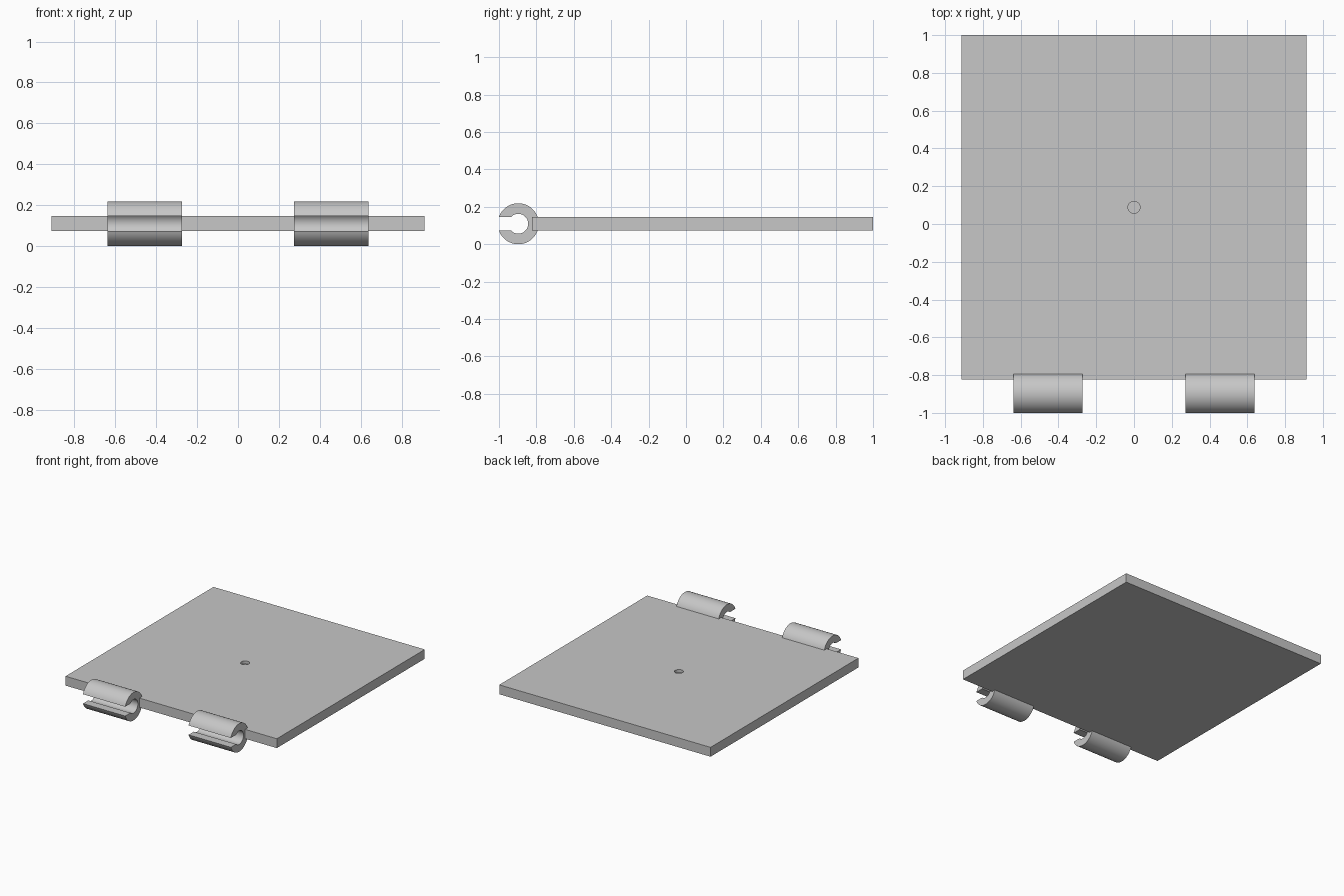
import bpy, bmesh
from math import sin, cos, asin, pi, radians, sqrt

if "Cube" in bpy.data.objects:
    bpy.data.objects.remove(bpy.data.objects["Cube"], do_unlink=True)

UNIT = 2 / (52 + sqrt(8))      # plate is 50 units square and 2 thick
MID_Z = 3 * UNIT
CLIP_Y = -1 + sqrt(8) * UNIT
PLATE_Y = 1 - 25 * UNIT

grey = bpy.data.materials.new("light_grey")
grey.use_nodes = True
colour = (0.57, 0.57, 0.57, 1)
grey.diffuse_color = colour
grey.node_tree.nodes["Principled BSDF"].inputs["Base Color"].default_value = colour


def select_only(obj):
    bpy.ops.object.select_all(action="DESELECT")
    obj.select_set(True)
    bpy.context.view_layer.objects.active = obj


# Flat square plate
bpy.ops.mesh.primitive_cube_add(size=1, location=(0, PLATE_Y, MID_Z))
plate = bpy.context.object
plate.name = "plate"
plate.scale = (50 * UNIT, 50 * UNIT, 2 * UNIT)
bpy.ops.object.transform_apply(location=False)
plate.data.materials.append(grey)

# Shallow round dimple in the middle of the plate top
bpy.ops.mesh.primitive_cylinder_add(vertices=32, radius=0.032, depth=2 * UNIT,
                                    location=(0, PLATE_Y, MID_Z + 1.4 * UNIT))
cutter = bpy.context.object
cutter.name = "dimple_cutter"
cutter.hide_render = True
cutter.data.materials.append(grey)
dimple = plate.modifiers.new("dimple", "BOOLEAN")
dimple.object = cutter
dimple.operation = "DIFFERENCE"
dimple.solver = "EXACT"
select_only(plate)
bpy.ops.object.modifier_apply(modifier="dimple")
bpy.data.objects.remove(cutter, do_unlink=True)
bpy.ops.object.shade_smooth_by_angle(angle=radians(30))


def arc(radius, steps=48):
    """Arc round the clip centre, stopping at the slot that opens forwards."""
    end = pi - asin(UNIT / radius)
    angles = [-end + 2 * end * i / steps for i in range(steps + 1)]
    return [(CLIP_Y + radius * cos(a), MID_Z + radius * sin(a)) for a in angles]


def make_clip(name, x_start, width):
    """C-shaped snap clip: a slotted ring extruded along x."""
    outer, inner = arc(3 * UNIT), arc(1.45 * UNIT)
    bm = bmesh.new()
    rows = [[bm.verts.new((x_start, y, z)) for y, z in side] for side in (outer, inner)]
    for i in range(len(outer) - 1):
        bm.faces.new((rows[0][i], rows[0][i + 1], rows[1][i + 1], rows[1][i]))
    grown = bmesh.ops.extrude_face_region(bm, geom=bm.faces[:])
    moved = [g for g in grown["geom"] if isinstance(g, bmesh.types.BMVert)]
    bmesh.ops.translate(bm, verts=moved, vec=(width, 0, 0))
    bmesh.ops.recalc_face_normals(bm, faces=bm.faces[:])
    mesh = bpy.data.meshes.new(name)
    bm.to_mesh(mesh)
    bm.free()
    mesh.materials.append(grey)
    clip = bpy.data.objects.new(name, mesh)
    bpy.context.collection.objects.link(clip)
    select_only(clip)
    bpy.ops.object.shade_smooth_by_angle(angle=radians(30))


# Pair of clips on the front edge
make_clip("left_clip", 7.5 * UNIT, 10 * UNIT)
make_clip("right_clip", -17.5 * UNIT, 10 * UNIT)
